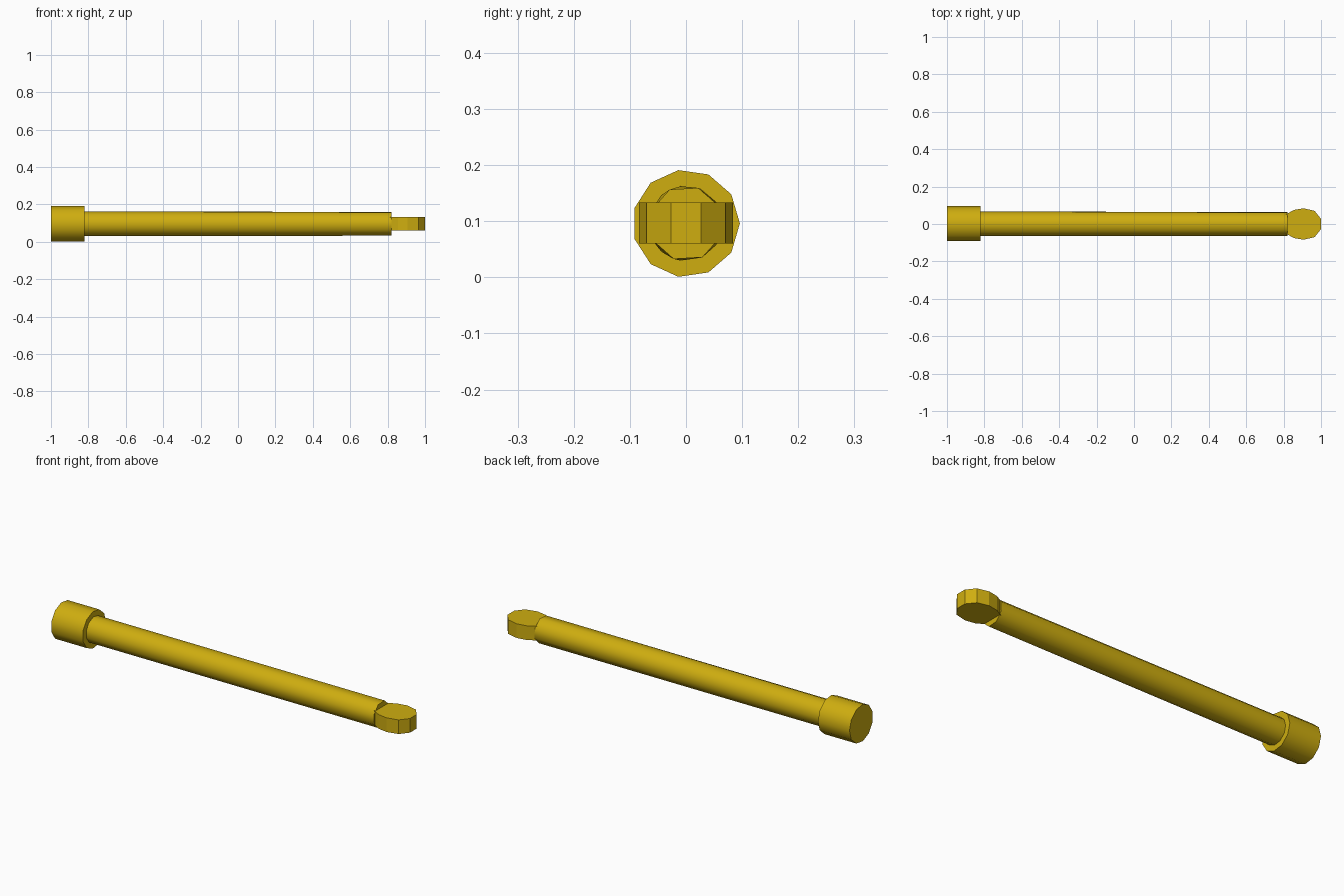
import bpy
import bmesh
from math import cos, sin, radians, tau

cube = bpy.data.objects.get("Cube")
if cube:
    bpy.data.objects.remove(cube)

mustard = bpy.data.materials.new("mustard_yellow")
mustard.use_nodes = True
colour = (0.62, 0.42, 0.005, 1)
mustard.diffuse_color = colour
mustard.node_tree.nodes["Principled BSDF"].inputs["Base Color"].default_value = colour

AXIS_Z = 0.096


def ring(x, radius, sides, start=0):
    """Polygon around the long axis."""
    angles = [radians(start) + tau * i / sides for i in range(sides)]
    return [(x, radius * cos(a), AXIS_Z + radius * sin(a)) for a in angles]


def hull_part(name, points, smooth_angle=None):
    """Convex solid through the points, with flat areas merged."""
    bm = bmesh.new()
    for p in points:
        bm.verts.new(p)
    bmesh.ops.convex_hull(bm, input=bm.verts)
    bmesh.ops.dissolve_limit(bm, angle_limit=radians(0.5), verts=bm.verts, edges=bm.edges)
    bmesh.ops.recalc_face_normals(bm, faces=bm.faces)
    mesh = bpy.data.meshes.new(name)
    bm.to_mesh(mesh)
    bm.free()
    mesh.materials.append(mustard)
    obj = bpy.data.objects.new(name, mesh)
    bpy.context.collection.objects.link(obj)
    if smooth_angle:
        bpy.ops.object.select_all(action="DESELECT")
        obj.select_set(True)
        bpy.context.view_layer.objects.active = obj
        bpy.ops.object.shade_smooth_by_angle(angle=radians(smooth_angle))
    return obj


# Thick end cap
hull_part("end_cap", ring(-1, 0.096, 11) + ring(-0.82, 0.096, 11), 35)

# Long rod, changing from eleven sides at the cap to eight at the tip
hull_part("rod", ring(-0.83, 0.067, 11) + ring(0.82, 0.067, 8, 26), 50)

# Flat rounded eye at the tip, mirrored across its length
half_outline = [(1, 0.027), (0.966, 0.07), (0.907, 0.084), (0.855, 0.075), (0.81, 0.05)]
hull_part("tip_disc", [(x, side * y, z) for x, y in half_outline
                       for side in (-1, 1) for z in (0.06, 0.133)])
